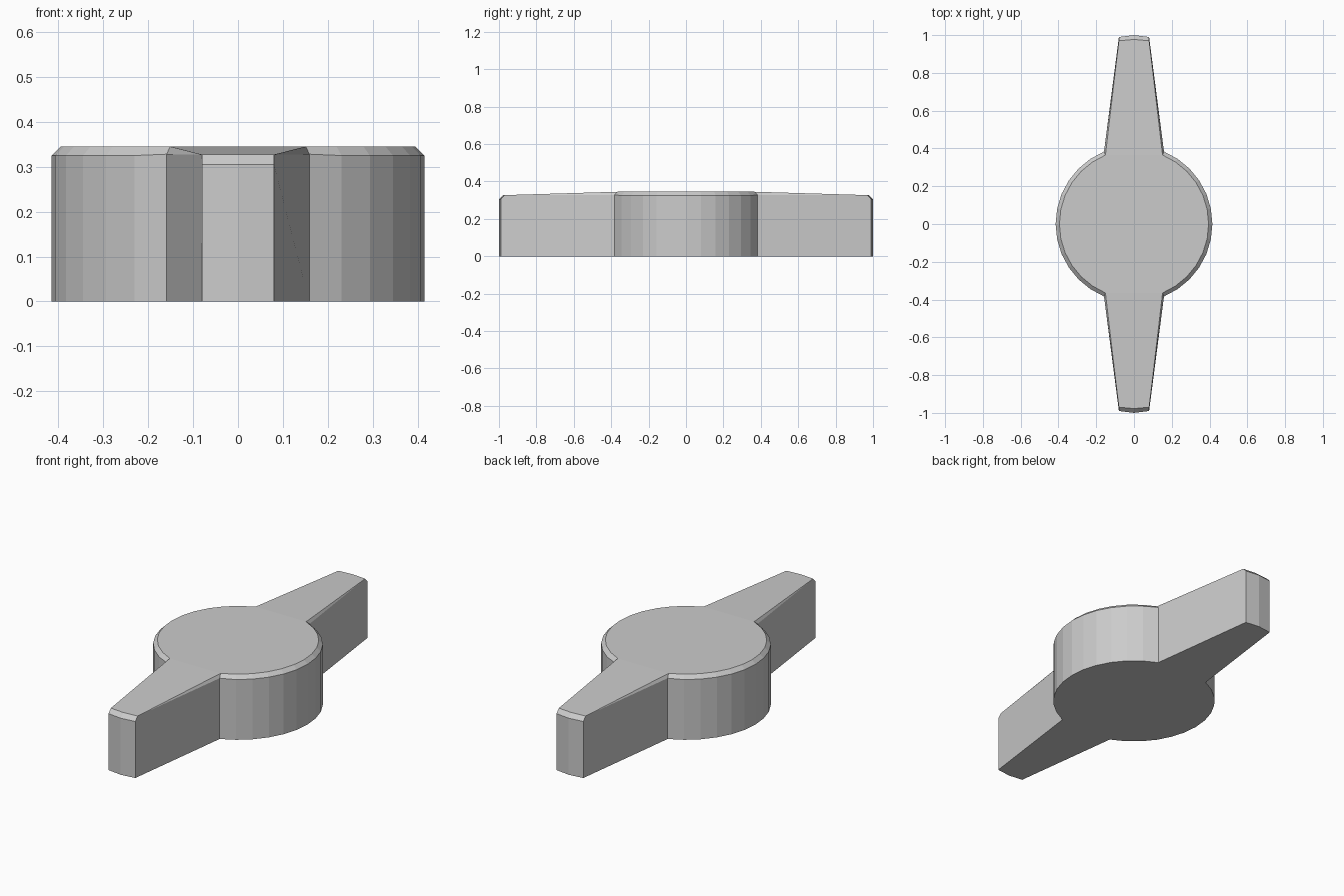
import bpy, bmesh, math

if "Cube" in bpy.data.objects:
    bpy.data.objects.remove(bpy.data.objects["Cube"])

HUB_R, HUB_INSET, HUB_TOP = 0.415, 0.395, 0.345


def half_outline(hub_r, hub_z, root_z, tip, tip_z):
    """Right side of the hub, then the back wing tip, counter-clockwise."""
    pts = []
    for i in range(-6, 7):
        a = math.radians(11.25 * i)
        z = root_z if abs(i) == 6 else hub_z
        pts.append((hub_r * math.cos(a), hub_r * math.sin(a), z))
    edge, mid = tip
    return pts + [(0.08, edge, tip_z), (0, mid, tip_z), (-0.08, edge, tip_z)]


def ring(bm, *args):
    half = half_outline(*args)
    return [bm.verts.new(p) for p in half + [(-x, -y, z) for x, y, z in half]]


bm = bmesh.new()
low = ring(bm, HUB_R, 0, 0, (0.99, 1.0), 0)
mid = ring(bm, HUB_R, 0.325, 0.328, (0.99, 1.0), 0.305)
top = ring(bm, HUB_INSET, HUB_TOP, HUB_TOP, (0.97, 0.977), 0.327)
n = len(low)

# Walls and bevel band
for i in range(n):
    j = (i + 1) % n
    k = i % 16
    if k == 12:      # hub to tip along one wing side
        bm.faces.new((low[i], low[j], mid[j], top[j], mid[i]))
        bm.faces.new((mid[i], top[j], top[i]))
    elif k == 15:    # tip back to hub along the other side
        bm.faces.new((low[i], low[j], mid[j], top[i], mid[i]))
        bm.faces.new((mid[j], top[j], top[i]))
    else:
        bm.faces.new((low[i], low[j], mid[j], mid[i]))
        bm.faces.new((mid[i], mid[j], top[j], top[i]))

# Base, hub top and the two sloping wing tops
bm.faces.new(low[::-1])
bm.faces.new([top[i] for i in range(n) if i % 16 < 13])
for s in (0, 16):
    bm.faces.new([top[(s + k) % n] for k in range(12, 17)])

bmesh.ops.recalc_face_normals(bm, faces=bm.faces)
mesh = bpy.data.meshes.new("winged_knob")
bm.to_mesh(mesh)
bm.free()
bpy.context.collection.objects.link(bpy.data.objects.new("winged_knob", mesh))
